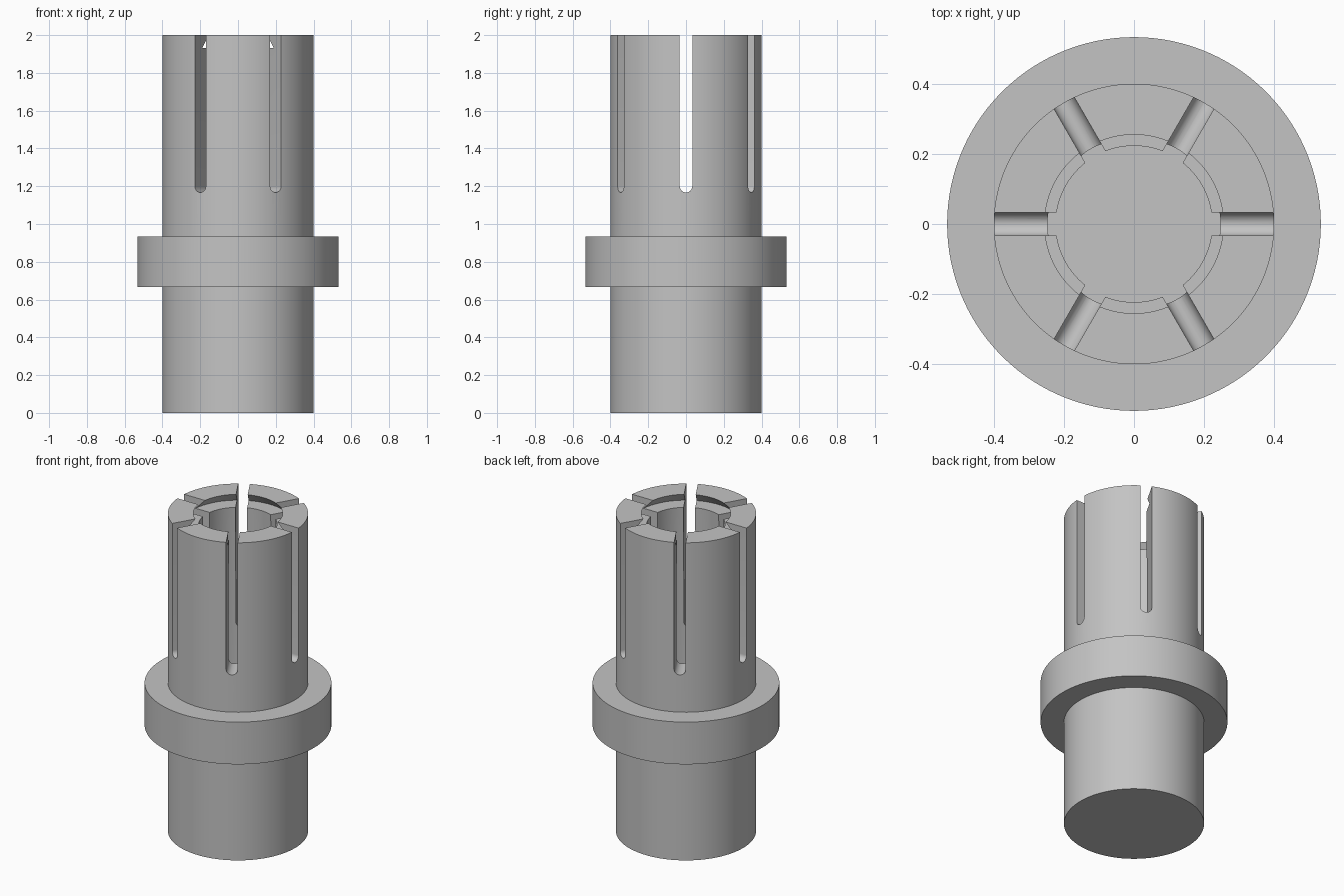
import bpy, bmesh, math
from mathutils import Matrix, Vector

if "Cube" in bpy.data.objects:
    bpy.data.objects.remove(bpy.data.objects["Cube"], do_unlink=True)

SEGMENTS = 120
SLOTS = 6
SLOT_HALF = 0.0333      # half the slot width, also its end radius
SLOT_BOTTOM = 1.167

# Single grey material
grey = bpy.data.materials.new("plain grey")
grey.use_nodes = True
colour = (0.55, 0.55, 0.55, 1)
grey.diffuse_color = colour
grey.node_tree.nodes["Principled BSDF"].inputs["Base Color"].default_value = colour


def add_object(name, bm):
    bmesh.ops.recalc_face_normals(bm, faces=bm.faces)
    mesh = bpy.data.meshes.new(name)
    bm.to_mesh(mesh)
    bm.free()
    mesh.materials.append(grey)
    obj = bpy.data.objects.new(name, mesh)
    bpy.context.collection.objects.link(obj)
    return obj


def lathe(name, profile):
    """Turn a (radius, height) profile around the z axis."""
    bm = bmesh.new()
    verts = [bm.verts.new((r, 0, z)) for r, z in profile]
    edges = [bm.edges.new(pair) for pair in zip(verts, verts[1:])]
    bmesh.ops.spin(bm, geom=verts + edges, cent=(0, 0, 0), axis=(0, 0, 1),
                   angle=math.tau, steps=SEGMENTS, use_duplicate=False)
    bmesh.ops.remove_doubles(bm, verts=bm.verts, dist=0.0005)
    return add_object(name, bm)


# Collared sleeve: outside, collar, undercut snap groove, tapered blind bore
sleeve = lathe("collared_sleeve", [
    (0, 0), (0.4, 0), (0.4, 0.667), (0.533, 0.667), (0.533, 0.933),
    (0.4, 0.933), (0.4, 2), (0.255, 2), (0.32, 1.933), (0.223, 1.933),
    (0.247, 1.167), (0.247, 0.667), (0, 0.667)])

# Slot cutters: round-bottomed prisms pointing outwards
bm = bmesh.new()
centre_z = SLOT_BOTTOM + SLOT_HALF
outline = [(-SLOT_HALF, 2.2)]
for i in range(17):
    a = math.pi + math.pi * i / 16
    outline.append((SLOT_HALF * math.cos(a), centre_z + SLOT_HALF * math.sin(a)))
outline.append((SLOT_HALF, 2.2))
for k in range(SLOTS):
    turn = Matrix.Rotation(math.tau * k / SLOTS, 3, 'Z')
    face = bm.faces.new([bm.verts.new(turn @ Vector((0.12, y, z))) for y, z in outline])
    grown = bmesh.ops.extrude_face_region(bm, geom=[face], use_keep_orig=True)
    moved = [v for v in grown["geom"] if isinstance(v, bmesh.types.BMVert)]
    bmesh.ops.translate(bm, verts=moved, vec=turn @ Vector((0.4, 0, 0)))
cutter = add_object("slot_cutter", bm)
cutter.hide_render = True
cutter.hide_set(True)

# Cut the slots and bake the result
cut = sleeve.modifiers.new("slots", 'BOOLEAN')
cut.operation = 'DIFFERENCE'
cut.solver = 'EXACT'
cut.object = cutter
bpy.ops.object.select_all(action='DESELECT')
sleeve.select_set(True)
bpy.context.view_layer.objects.active = sleeve
bpy.ops.object.modifier_apply(modifier=cut.name)
bpy.data.objects.remove(cutter, do_unlink=True)

# Smooth the round walls, keep the corners crisp
bpy.ops.object.shade_smooth_by_angle(angle=math.radians(30))
